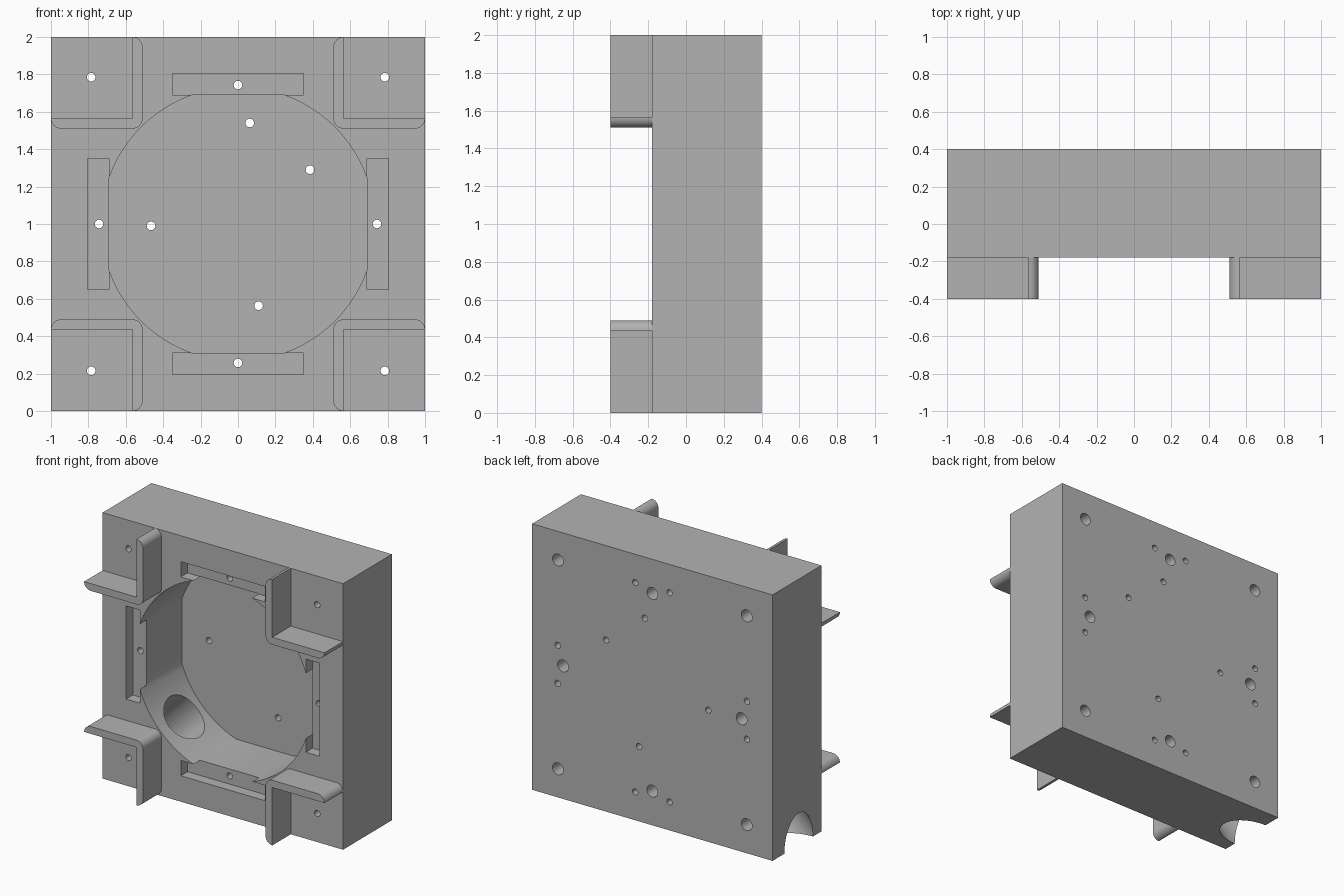
import bpy, bmesh
from math import sin, cos, pi, acos
from mathutils import Matrix, Vector

if "Cube" in bpy.data.objects:
    bpy.data.objects.remove(bpy.data.objects["Cube"])

FRONT, BACK, TIP = -0.18, 0.4, -0.4
MID = Vector((0, 0, 1))

grey = bpy.data.materials.new("plain grey")
grey.use_nodes = True
grey.diffuse_color = (0.45, 0.45, 0.45, 1)
grey.node_tree.nodes["Principled BSDF"].inputs["Base Color"].default_value = (0.45, 0.45, 0.45, 1)


def prism(name, pts, y0, y1):
    """Extrude an x-z outline from y0 to y1."""
    bm = bmesh.new()
    face = bm.faces.new([bm.verts.new((x, y0, z)) for x, z in pts])
    ext = bmesh.ops.extrude_face_region(bm, geom=[face])["geom"]
    verts = [v for v in ext if isinstance(v, bmesh.types.BMVert)]
    bmesh.ops.translate(bm, verts=verts, vec=(0, y1 - y0, 0))
    bmesh.ops.recalc_face_normals(bm, faces=bm.faces)
    mesh = bpy.data.meshes.new(name)
    bm.to_mesh(mesh)
    bm.free()
    mesh.materials.append(grey)
    obj = bpy.data.objects.new(name, mesh)
    bpy.context.collection.objects.link(obj)
    return obj


def rect(x0, x1, z0, z1):
    return [(x0, z0), (x1, z0), (x1, z1), (x0, z1)]


def arc(cx, cz, r, a0, a1, n):
    return [(cx + r * cos(a0 + (a1 - a0) * i / n), cz + r * sin(a0 + (a1 - a0) * i / n))
            for i in range(n + 1)]


def cut(cutter):
    mod = body.modifiers.new("cut", "BOOLEAN")
    mod.operation, mod.solver, mod.object = "DIFFERENCE", "EXACT", cutter
    bpy.ops.object.modifier_apply(modifier=mod.name)
    bpy.data.objects.remove(cutter)


def drill(x, z, r, y0, y1):
    cut(prism("drill", arc(x, z, r, 0, 2 * pi, 24)[:-1], y0, y1))


def smooth(obj):
    bpy.ops.object.select_all(action="DESELECT")
    obj.select_set(True)
    bpy.context.view_layer.objects.active = obj
    bpy.ops.object.shade_smooth_by_angle(angle=0.5)


# Block
body = prism("block", rect(-1, 1, 0, 2), FRONT, BACK)
bpy.context.view_layer.objects.active = body

# Shallow slots on the four sides of the cavity
for s in (-1, 1):
    a, b = sorted((0.69 * s, 0.805 * s))
    cut(prism("slot", rect(a, b, 0.65, 1.35), FRONT - 0.1, FRONT + 0.08))
    cut(prism("slot", rect(-0.35, 0.35, 1 + a, 1 + b), FRONT - 0.1, FRONT + 0.08))

# Round cavity with four flats
R, FLAT = 0.732, 0.691
half = acos(FLAT / R)
outline = []
for q in range(4):
    outline += arc(0, 1, R, q * pi / 2 + half, (q + 1) * pi / 2 - half, 24)
cut(prism("cavity", outline, FRONT - 0.1, 0.32))

# Diagonal port from the cavity to the lower corner
port = prism("port", arc(0, 0, 0.17, 0, 2 * pi, 48)[:-1], 0.4, 1.8)
direction = Vector((-1, 0, -1)).normalized()
turn = Vector((0, 1, 0)).rotation_difference(direction).to_matrix().to_4x4()
port.data.transform(Matrix.Translation((0, 0.09, 1)) @ turn)
cut(port)

# Counterbored screw holes at the corners and in the slots
corners = [(x, z) for x in (-0.785, 0.785) for z in (-0.785, 0.785)]
sides = [(0.743, 0), (-0.743, 0), (0, 0.743), (0, -0.743)]
for x, z in corners + sides:
    drill(x, 1 + z, 0.023, -0.5, 0.5)
    drill(x, 1 + z, 0.045, 0.12, 0.5)

# Holes through the cavity floor
for x, z in [(0.063, 1.54), (0.385, 1.29), (-0.465, 0.99), (0.11, 0.563)]:
    drill(x, z, 0.023, 0.2, 0.5)

# Blind pilot holes in pairs on the back
for s in (-1, 1):
    for t in (-0.143, 0.143):
        drill(0.787 * s, 1 + t, 0.023, 0.15, 0.5)
        drill(t, 1 + 0.787 * s, 0.023, 0.15, 0.5)
smooth(body)

# Angled corner walls with rounded outer edges
OUT, IN = 0.51, 0.565
T = IN - OUT
profile = [(1, IN), (IN, IN), (IN, 1)]
profile += arc(IN, 1 - T, T, pi / 2, pi, 8)[1:]
profile += arc(IN, IN, T, pi, 1.5 * pi, 8)
profile += arc(1 - T, IN, T, 1.5 * pi, 2 * pi, 8)[:-1]
for side, sx in (("left", 1), ("right", -1)):
    for level, sz in (("upper", 1), ("lower", -1)):
        pts = [(sx * x, 1 + sz * z) for x, z in profile]
        smooth(prism(f"{level}_{side}_corner_wall", pts, TIP, FRONT))
